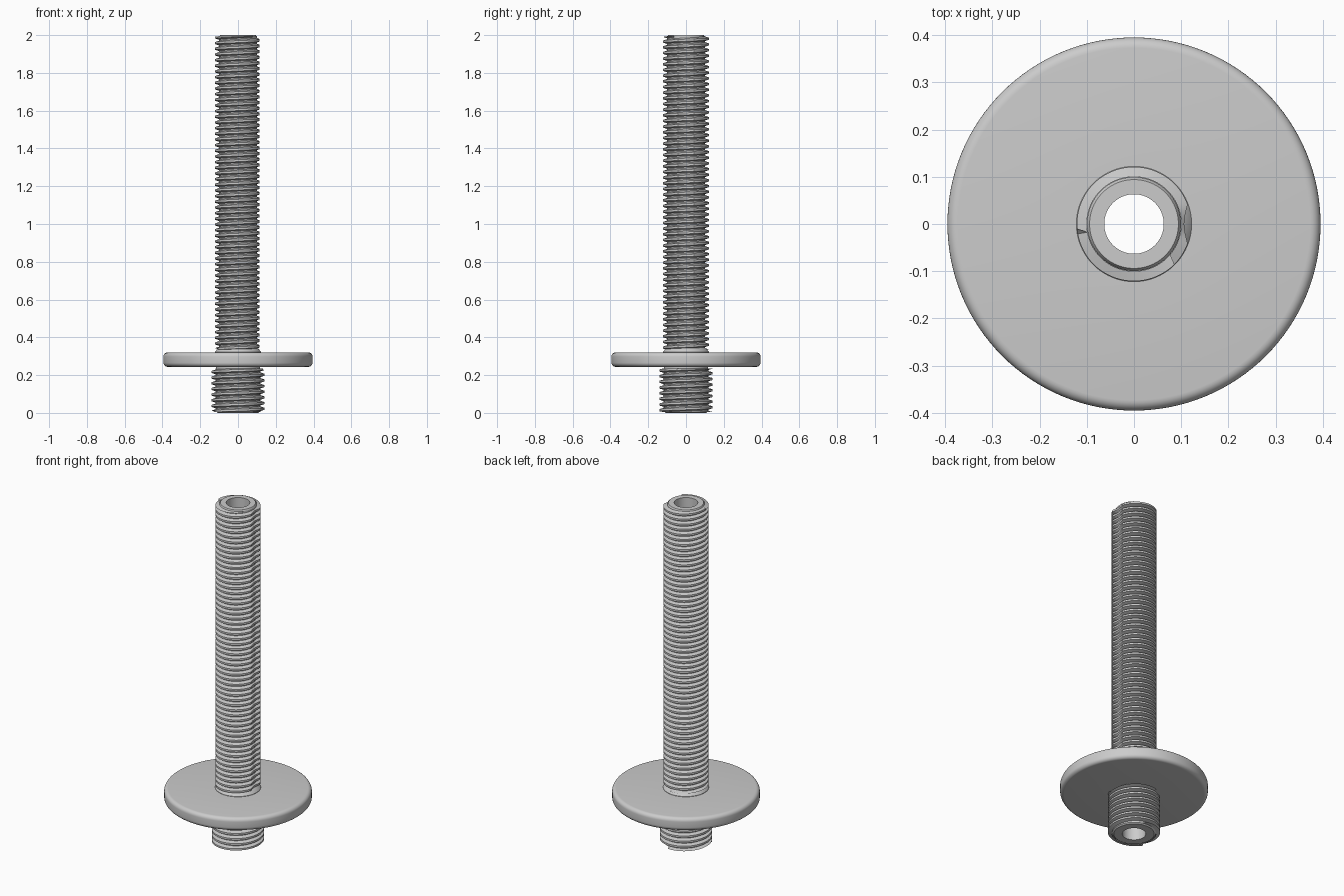
import bpy, math

if "Cube" in bpy.data.objects:
    bpy.data.objects.remove(bpy.data.objects["Cube"], do_unlink=True)

# Single plain grey material
grey = bpy.data.materials.new("plain grey")
grey.use_nodes = True
colour = (0.6, 0.6, 0.6, 1)
grey.diffuse_color = colour
grey.node_tree.nodes["Principled BSDF"].inputs["Base Color"].default_value = colour

BORE = 0.063


def finish(name, verts, faces, angle):
    mesh = bpy.data.meshes.new(name)
    mesh.from_pydata(verts, [], faces)
    mesh.materials.append(grey)
    obj = bpy.data.objects.new(name, mesh)
    bpy.context.collection.objects.link(obj)
    bpy.ops.object.select_all(action="DESELECT")
    obj.select_set(True)
    bpy.context.view_layer.objects.active = obj
    bpy.ops.object.shade_smooth_by_angle(angle=math.radians(angle))
    return obj


def lathe(name, profile, n=96):
    """Spin a closed (radius, z) profile round the z axis."""
    m = len(profile)
    verts = [(r * math.cos(math.tau * i / n), r * math.sin(math.tau * i / n), z)
             for i in range(n) for r, z in profile]
    faces = [(i * m + k, (i + 1) % n * m + k, (i + 1) % n * m + (k + 1) % m, i * m + (k + 1) % m)
             for i in range(n) for k in range(m)]
    return finish(name, verts, faces, 35)


def thread(name, root, crest, z0, z1, pitch=0.03, dip=0.0, n=72):
    """Helical ridge skin; dip lowers the crest along the +x side."""
    shape = [(0, 0), (0.2, 0), (0.42, 1), (0.78, 1)]   # fraction of pitch, ridge height
    steps = len(shape)
    rows = steps * (math.ceil((z1 - z0) / pitch) + 2)
    verts = []
    for j in range(rows):
        part, height = shape[j % steps]
        for i in range(n):
            a = math.tau * i / n
            z = z0 + pitch * (j // steps + part - 1 + i / n)
            side = math.atan2(math.sin(a), math.cos(a))
            h = height * (crest - root) * (1 - dip * max(0, 1 - (side / 0.35) ** 2))
            r = root + (h if z0 < z < z1 else 0)
            verts.append((r * math.cos(a), r * math.sin(a), min(max(z, z0), z1)))
    faces = []
    for j in range(rows - 1):
        for i in range(n):
            # The last column joins the first one a full turn higher
            k, up = (i + 1, 0) if i < n - 1 else (0, steps)
            if j + 1 + up < rows:
                quad = (j * n + i, (j + up) * n + k, (j + 1 + up) * n + k, (j + 1) * n + i)
                heights = [verts[q][2] for q in quad]
                if max(heights) - min(heights) > 1e-6:
                    faces.append(quad)
    return finish(name, verts, faces, 30)


# Hollow cores
lathe("upper_tube", [(BORE, 0.28), (0.0995, 0.28), (0.0995, 1.992), (0.094, 2), (BORE, 2)])
lathe("lower_tube", [(BORE, 0), (0.108, 0), (0.1175, 0.008), (0.1175, 0.28), (BORE, 0.28)])

# Round flange with softened rims and a small flared collar
R, LOW, HIGH, SOFT = 0.395, 0.244, 0.32, 0.022
rim = []
for centre, start in ((LOW + SOFT, -90), (HIGH - SOFT, 0)):
    for s in range(7):
        a = math.radians(start + 15 * s)
        rim.append((R - SOFT + SOFT * math.cos(a), centre + SOFT * math.sin(a)))
lathe("flange", [(BORE, LOW)] + rim + [(BORE, HIGH)], 128)
lathe("collar", [(BORE, 0.31), (0.122, 0.31), (0.122, 0.322), (0.11, 0.338), (0.1, 0.345), (BORE, 0.345)])

# Screw threads
thread("upper_thread", 0.1, 0.121, 0.335, 1.994, dip=0.7)
thread("lower_thread", 0.118, 0.14, 0.004, 0.236)
